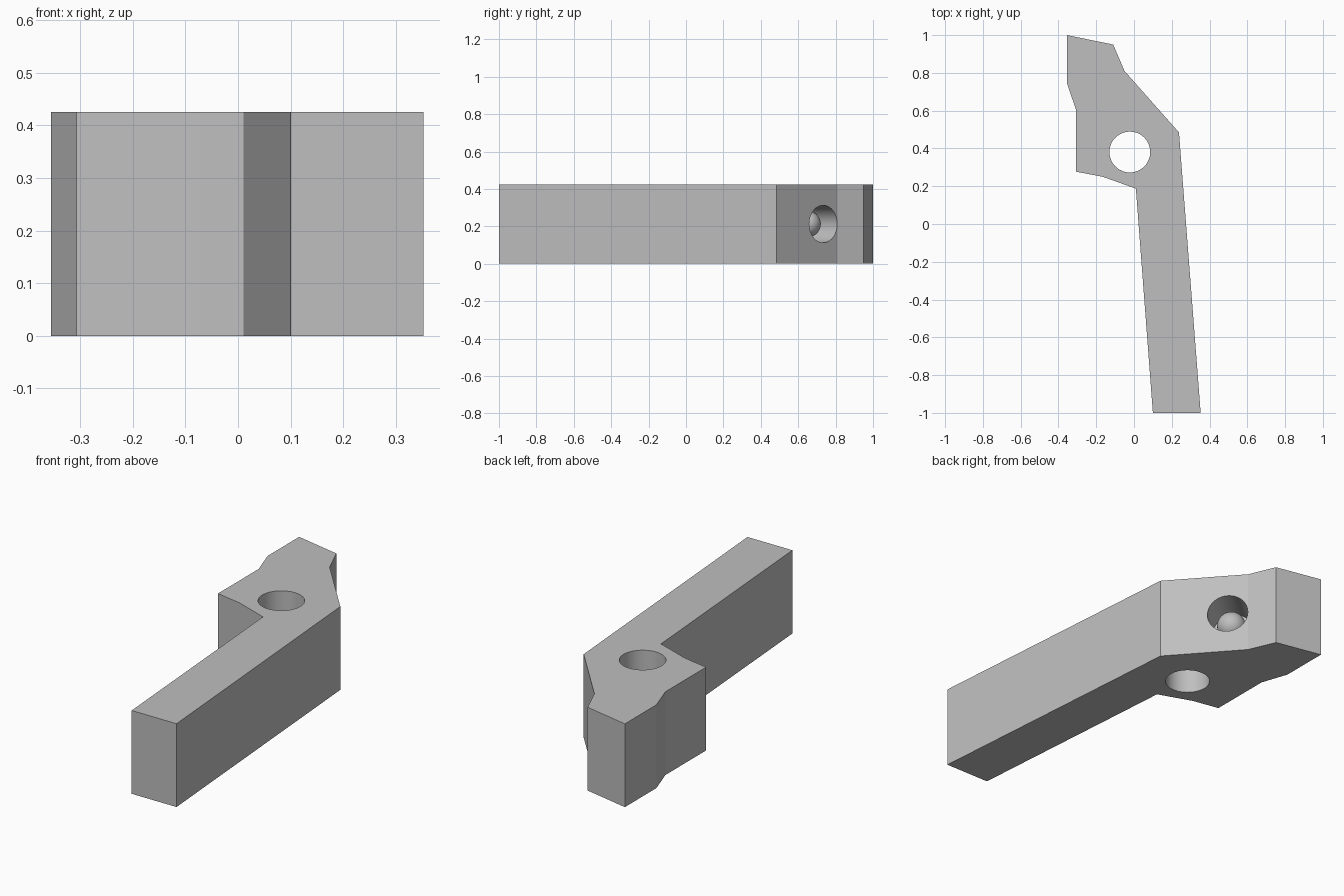
import bpy
import bmesh
import math
from mathutils import Vector

cube = bpy.data.objects.get("Cube")
if cube:
    bpy.data.objects.remove(cube, do_unlink=True)

HEIGHT = 0.425

grey = bpy.data.materials.new("plain_grey")
grey.use_nodes = True
colour = (0.52, 0.52, 0.52, 1)
grey.diffuse_color = colour
grey.node_tree.nodes["Principled BSDF"].inputs["Base Color"].default_value = colour

# Lever outline seen from above, clockwise from the back corner
outline = [(-0.355, 1), (-0.11, 0.95), (-0.05, 0.81), (0.238, 0.485),
           (0.353, -1), (0.10, -1), (0.01, 0.187), (-0.165, 0.25),
           (-0.307, 0.277), (-0.307, 0.605), (-0.355, 0.745)]


def extrude_outline(name, points, height):
    bm = bmesh.new()
    face = bm.faces.new([bm.verts.new((x, y, 0)) for x, y in points])
    top = bmesh.ops.extrude_face_region(bm, geom=[face])["geom"]
    moved = [v for v in top if isinstance(v, bmesh.types.BMVert)]
    bmesh.ops.translate(bm, verts=moved, vec=(0, 0, height))
    bmesh.ops.recalc_face_normals(bm, faces=bm.faces)
    mesh = bpy.data.meshes.new(name)
    bm.to_mesh(mesh)
    bm.free()
    obj = bpy.data.objects.new(name, mesh)
    bpy.context.collection.objects.link(obj)
    obj.data.materials.append(grey)
    return obj


def activate(obj):
    bpy.ops.object.select_all(action="DESELECT")
    obj.select_set(True)
    bpy.context.view_layer.objects.active = obj


def drill(target, centre, axis, radius, length):
    """Cut a round hole centred on a point along an axis."""
    rotation = Vector(axis).to_track_quat("Z", "Y").to_euler()
    bpy.ops.mesh.primitive_cylinder_add(vertices=48, radius=radius, depth=length,
                                        location=centre, rotation=rotation)
    cutter = bpy.context.object
    cutter.name = "hole_cutter"
    cutter.hide_render = True
    cutter.data.materials.append(grey)
    activate(target)
    cut = target.modifiers.new("hole", "BOOLEAN")
    cut.operation = "DIFFERENCE"
    cut.solver = "EXACT"
    cut.object = cutter
    bpy.ops.object.modifier_apply(modifier=cut.name)
    bpy.data.objects.remove(cutter, do_unlink=True)


lever = extrude_outline("lever_body", outline, HEIGHT)

# Vertical pivot hole
drill(lever, (-0.022, 0.381, HEIGHT / 2), (0, 0, 1), 0.108, 1)

# Blind socket, square to the slanted back face
a, b = Vector((*outline[2], 0)), Vector((*outline[3], 0))
inward = (b - a).normalized().cross(Vector((0, 0, 1)))
if inward.x > 0:
    inward.negate()
mouth = a.lerp(b, 0.235) + Vector((0, 0, HEIGHT / 2))
drill(lever, mouth, inward, 0.1, 0.38)
activate(lever)
bpy.ops.object.shade_smooth_by_angle(angle=math.radians(14))

# Ball seated in the socket
bpy.ops.mesh.primitive_uv_sphere_add(segments=32, ring_count=16, radius=0.07,
                                     location=mouth + inward * 0.125)
ball = bpy.context.object
ball.name = "socket_ball"
ball.data.materials.append(grey)
bpy.ops.object.shade_smooth()
